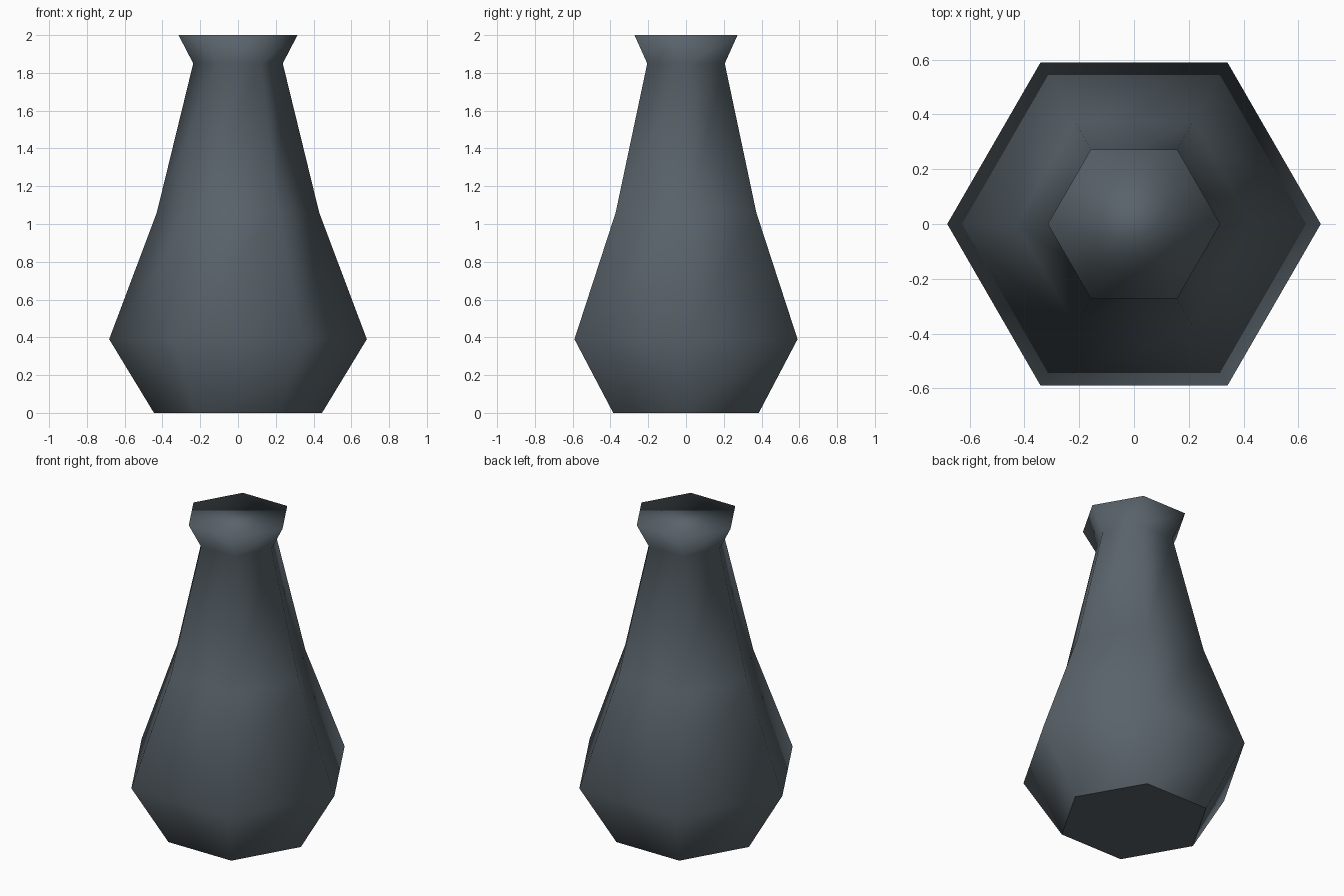
import bpy, bmesh, math

cube = bpy.data.objects.get("Cube")
if cube:
    bpy.data.objects.remove(cube)

SIDES = 6
# (corner radius, height) from foot to lip
PROFILE = [(0.445, 0.0), (0.682, 0.39), (0.43, 1.06), (0.237, 1.85), (0.315, 2.0)]

slate = bpy.data.materials.new("dark slate")
slate.use_nodes = True
colour = (0.10, 0.125, 0.145, 1)
slate.diffuse_color = colour
slate.node_tree.nodes["Principled BSDF"].inputs["Base Color"].default_value = colour

bm = bmesh.new()


def ring(radius, z):
    angles = [math.tau * i / SIDES for i in range(SIDES)]
    return [bm.verts.new((radius * math.cos(a), radius * math.sin(a), z)) for a in angles]


# Six-sided bottle wall
rings = [ring(r, z) for r, z in PROFILE]
for low, high in zip(rings, rings[1:]):
    for i in range(SIDES):
        j = (i + 1) % SIDES
        bm.faces.new((low[i], low[j], high[j], high[i]))

# Flat foot and closed mouth
foot = bm.faces.new(rings[0][::-1])
bm.faces.new(rings[-1])

# Soft sides, with a crisp flat foot
for face in bm.faces:
    face.smooth = True
foot.smooth = False
for edge in foot.edges:
    edge.smooth = False

mesh = bpy.data.meshes.new("bottle")
bm.to_mesh(mesh)
bm.free()
mesh.materials.append(slate)
bpy.context.collection.objects.link(bpy.data.objects.new("bottle", mesh))
